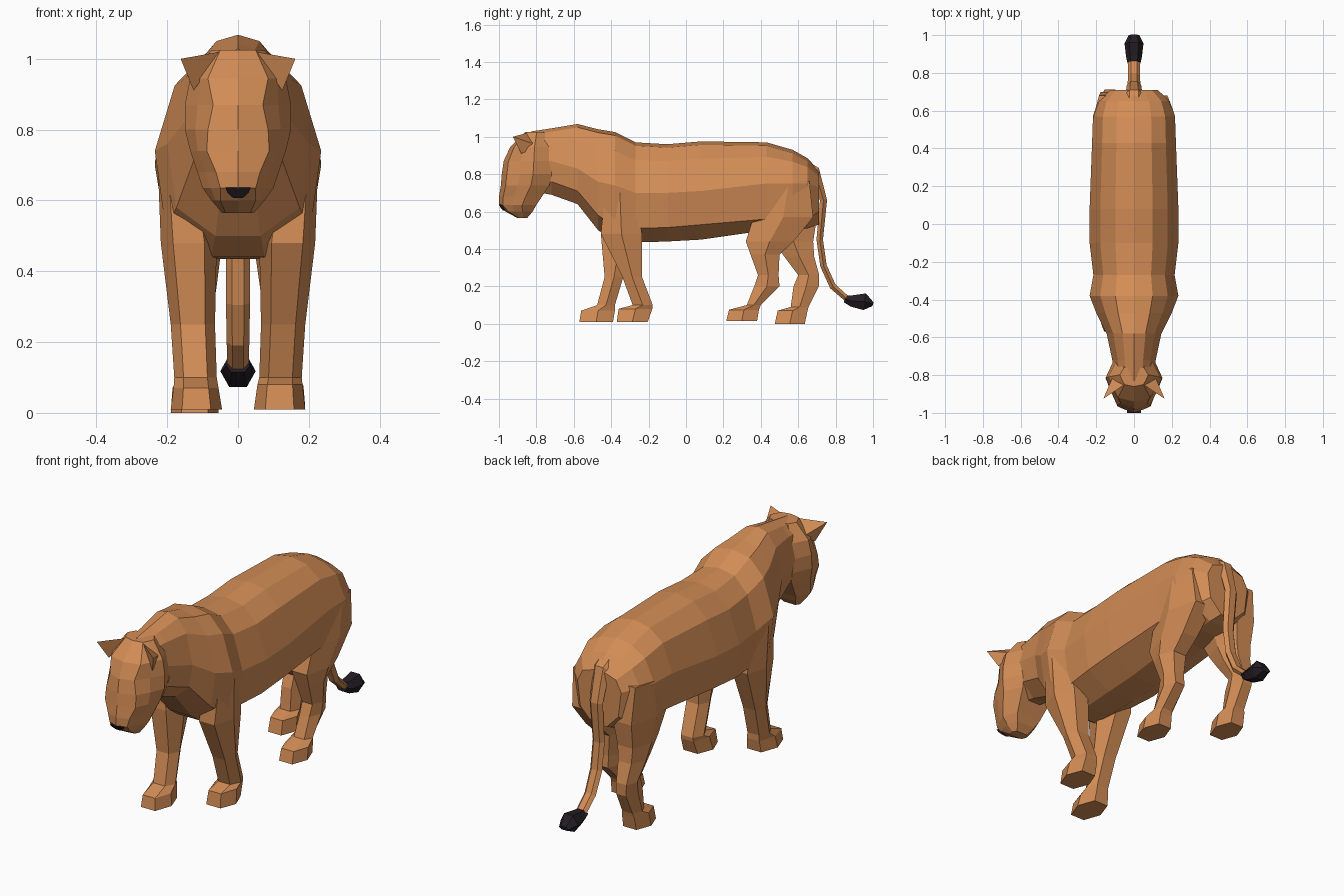
import bpy, bmesh, math
from mathutils import Vector


def material(name, rgb):
    m = bpy.data.materials.new(name)
    m.diffuse_color = (*rgb, 1)
    return m


TAN = material("tawny fur", (0.65, 0.265, 0.092))
DARK = material("dark tuft", (0.018, 0.013, 0.018))


def finish(name, bm, mat):
    bmesh.ops.recalc_face_normals(bm, faces=bm.faces)
    mesh = bpy.data.meshes.new(name)
    bm.to_mesh(mesh)
    bm.free()
    mesh.materials.append(mat)
    ob = bpy.data.objects.new(name, mesh)
    bpy.context.collection.objects.link(ob)
    return ob


def loft(name, rings, mat):
    """Skin a list of equal-sized closed rings and cap both ends."""
    bm = bmesh.new()
    rows = [[bm.verts.new(p) for p in ring] for ring in rings]
    n = len(rows[0])
    for a, b in zip(rows, rows[1:]):
        for i in range(n):
            j = (i + 1) % n
            bm.faces.new((a[i], a[j], b[j], b[i]))
    bm.faces.new(rows[0])
    bm.faces.new(rows[-1])
    return finish(name, bm, mat)


def mirrored(half):
    """Close a half ring whose first point (and maybe last) lies on x = 0."""
    back = [(-x, y, z) for x, y, z in reversed(half) if x > 1e-6]
    return half + back


# body and neck: y, top, widest height, side bottom, belly, half width
body = [
    (0.71, 0.82, 0.73, 0.60, 0.53, 0.125),
    (0.65, 0.885, 0.75, 0.56, 0.51, 0.19),
    (0.57, 0.93, 0.75, 0.55, 0.50, 0.217),
    (0.43, 0.97, 0.75, 0.56, 0.50, 0.222),
    (0.08, 0.975, 0.71, 0.53, 0.45, 0.235),
    (-0.10, 0.96, 0.70, 0.515, 0.44, 0.235),
    (-0.27, 0.97, 0.70, 0.51, 0.435, 0.215),
    (-0.38, 1.025, 0.74, 0.52, 0.44, 0.235),
    (-0.47, 1.04, 0.76, 0.58, 0.50, 0.20),
    (-0.58, 1.068, 0.83, 0.71, 0.64, 0.145),
    (-0.72, 1.045, 0.87, 0.76, 0.69, 0.115),
    (-0.83, 1.028, 0.88, 0.78, 0.71, 0.10),
]
loft("body", [mirrored([(0, y, t), (0.42 * w, y, t - 0.018),
                        (0.76 * w, y, t - 0.35 * (t - m)), (w, y, m),
                        (0.87 * w, y, s), (0.32 * w, y, b)])
              for y, t, m, s, b, w in body], TAN)

# head: z, front y, back y, muzzle half width, cheek half width
head = [
    (1.025, -0.86, -0.76, 0.05, 0.075),
    (0.945, -0.94, -0.73, 0.085, 0.135),
    (0.87, -0.975, -0.715, 0.07, 0.15),
    (0.80, -0.985, -0.715, 0.085, 0.15),
    (0.74, -0.99, -0.73, 0.088, 0.135),
    (0.68, -1.0, -0.77, 0.062, 0.115),
    (0.635, -1.0, -0.80, 0.05, 0.10),
    (0.60, -0.965, -0.82, 0.05, 0.075),
    (0.565, -0.90, -0.85, 0.035, 0.045),
]
loft("head", [mirrored([(0, f, z), (m, f + 0.1 * (b - f), z),
                        (0.45 * m + 0.55 * c, f + 0.35 * (b - f), z),
                        (c, f + 0.62 * (b - f), z), (0.7 * c, b, z)])
              for z, f, b, m, c in head], TAN)

# nose
loft("nose", [[(-0.036, y, 0.637), (0.036, y, 0.637), (0.03, y + 0.008, 0.622),
               (0.014, y + 0.02, 0.607), (-0.014, y + 0.02, 0.607), (-0.03, y + 0.008, 0.622)]
              for y in (-1.0, -0.95)], DARK)

# ears
for side, s in (("left", -1), ("right", 1)):
    bm = bmesh.new()
    tip, top, low, back = [bm.verts.new((s * x, y, z)) for x, y, z in (
        (0.162, -0.925, 1.0), (0.05, -0.85, 1.02), (0.125, -0.88, 0.91), (0.10, -0.78, 0.95))]
    for f in ((tip, top, low), (tip, low, back), (tip, back, top), (top, back, low)):
        bm.faces.new(f)
    finish(side + "_ear", bm, TAN)


def leg(name, s, sections):
    """Six-sided leg from (z, front y, back y, inner x, outer x)."""
    rings = []
    for z, f, b, i, o in sections:
        d, m = 0.22 * (o - i), f + 0.5 * (b - f)
        rings.append([(s * x, y, z) for x, y in (
            (i + d, f), (o - d, f), (o, m), (o - d, b), (i + d, b), (i, m))])
    loft(name, rings, TAN)


# legs in mid stride
leg("right_front_leg", 1, [
    (0.74, -0.43, -0.28, 0.10, 0.228), (0.48, -0.455, -0.235, 0.06, 0.218),
    (0.25, -0.34, -0.235, 0.065, 0.19), (0.10, -0.285, -0.178, 0.06, 0.18),
    (0.08, -0.36, -0.18, 0.055, 0.182), (0.01, -0.37, -0.205, 0.045, 0.19)])
leg("left_front_leg", -1, [
    (0.74, -0.43, -0.28, 0.10, 0.228), (0.48, -0.455, -0.24, 0.06, 0.218),
    (0.25, -0.435, -0.335, 0.065, 0.19), (0.10, -0.475, -0.38, 0.06, 0.18),
    (0.07, -0.56, -0.38, 0.055, 0.182), (0.01, -0.57, -0.39, 0.045, 0.19)])
leg("right_hind_leg", 1, [
    (0.76, 0.44, 0.66, 0.08, 0.215), (0.57, 0.36, 0.68, 0.03, 0.218),
    (0.44, 0.32, 0.575, 0.05, 0.205), (0.37, 0.345, 0.50, 0.06, 0.195),
    (0.26, 0.385, 0.495, 0.075, 0.18), (0.20, 0.365, 0.50, 0.075, 0.175),
    (0.10, 0.325, 0.40, 0.07, 0.175), (0.075, 0.23, 0.39, 0.06, 0.185),
    (0.015, 0.215, 0.38, 0.055, 0.19)])
leg("left_hind_leg", -1, [
    (0.76, 0.46, 0.68, 0.08, 0.215), (0.57, 0.40, 0.70, 0.03, 0.218),
    (0.44, 0.47, 0.68, 0.05, 0.205), (0.36, 0.525, 0.685, 0.06, 0.195),
    (0.26, 0.60, 0.712, 0.075, 0.18), (0.20, 0.575, 0.71, 0.075, 0.175),
    (0.09, 0.56, 0.655, 0.07, 0.175), (0.07, 0.49, 0.65, 0.06, 0.185),
    (0.0, 0.475, 0.635, 0.055, 0.19)])


def tube(name, path, mat):
    """Six-sided tube in the middle plane from (y, z, half width, half depth)."""
    pts = [Vector((0, p[0], p[1])) for p in path]
    rings = []
    for k, (y, z, rx, rn) in enumerate(path):
        t = (pts[min(k + 1, len(pts) - 1)] - pts[max(k - 1, 0)]).normalized()
        n = Vector((0, -t.z, t.y))
        rings.append([pts[k] + Vector((rx * math.cos(a), 0, 0)) + n * rn * math.sin(a)
                      for a in (math.pi * i / 3 for i in range(6))])
    loft(name, rings, mat)


# tail and tuft
tube("tail", [(0.60, 0.87, 0.055, 0.03), (0.69, 0.82, 0.045, 0.028), (0.735, 0.66, 0.038, 0.022),
              (0.715, 0.45, 0.034, 0.02), (0.735, 0.31, 0.034, 0.02), (0.785, 0.20, 0.032, 0.02),
              (0.87, 0.125, 0.03, 0.018)], TAN)
tube("tail_tuft", [(0.85, 0.133, 0.034, 0.022), (0.885, 0.122, 0.042, 0.035),
                   (0.955, 0.118, 0.05, 0.052), (1.0, 0.105, 0.028, 0.012)], DARK)
